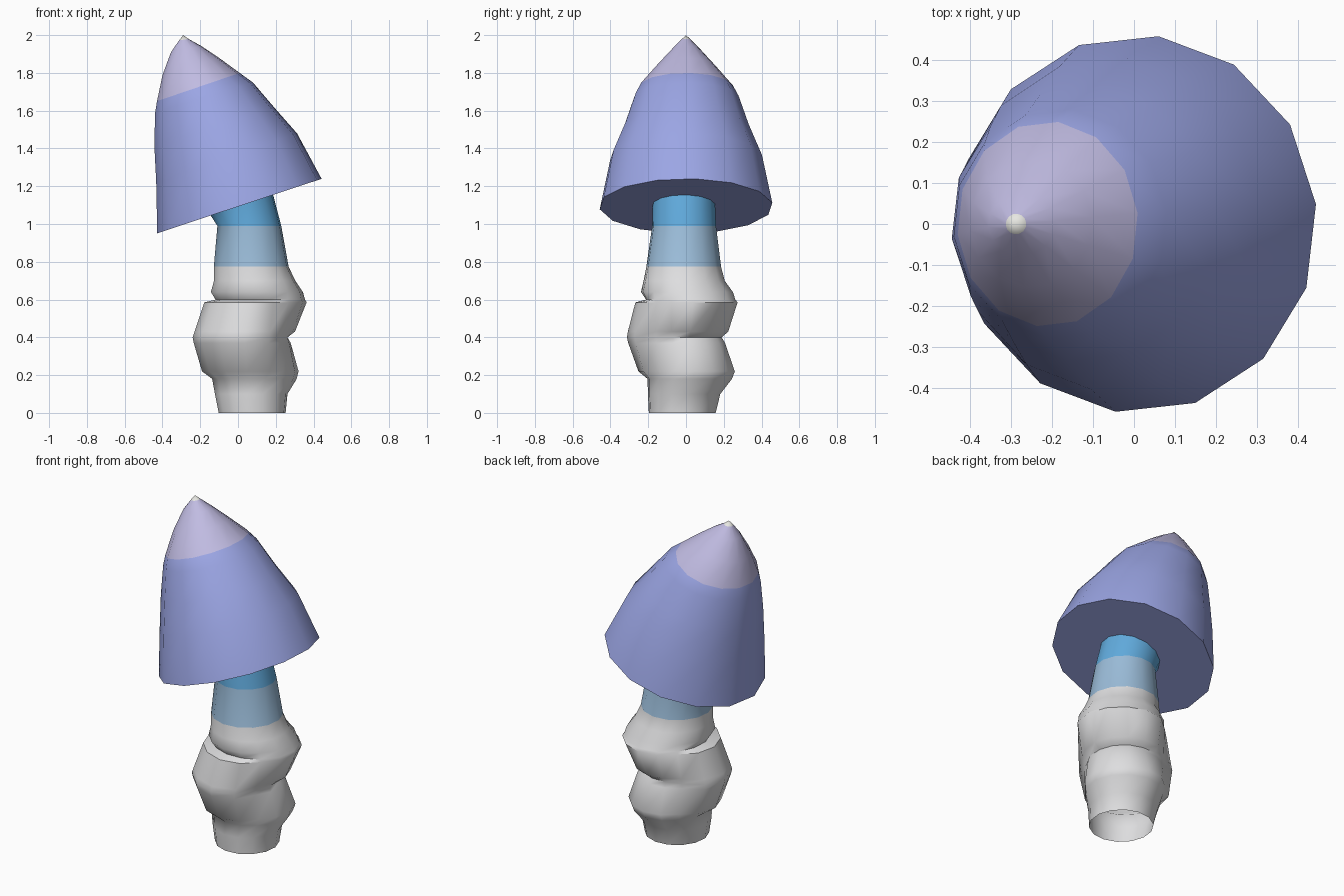
import bpy, bmesh
from math import sin, cos, pi, radians, hypot

SIDES = 14
START = radians(6)

if "Cube" in bpy.data.objects:
    bpy.data.objects.remove(bpy.data.objects["Cube"])


def material(name, rgb):
    mat = bpy.data.materials.new(name)
    mat.use_nodes = True
    colour = (*rgb, 1)
    mat.diffuse_color = colour
    mat.node_tree.nodes["Principled BSDF"].inputs["Base Color"].default_value = colour
    return mat


stem_white = material("stem white", (0.73, 0.73, 0.74))
pale_blue = material("pale blue", (0.33, 0.51, 0.70))
sky_blue = material("sky blue", (0.12, 0.41, 0.73))
periwinkle = material("periwinkle", (0.33, 0.38, 0.78))
lilac = material("lilac", (0.53, 0.50, 0.76))
tip_white = material("tip white", (0.80, 0.80, 0.76))

angles = [START + 2 * pi * i / SIDES for i in range(SIDES)]


def loft(name, rings, bands, materials, tip=None, closed_base=False):
    """Skin a stack of rings; bands gives the material index of each strip."""
    bm = bmesh.new()
    loops = [[bm.verts.new(p) for p in ring] for ring in rings]
    for low, high, band in zip(loops, loops[1:], bands):
        for i in range(SIDES):
            j = (i + 1) % SIDES
            bm.faces.new((low[i], low[j], high[j], high[i])).material_index = band
    if tip:
        top = bm.verts.new(tip)
        for i in range(SIDES):
            face = bm.faces.new((loops[-1][i], loops[-1][(i + 1) % SIDES], top))
            face.material_index = bands[-1]
    if closed_base:
        bm.faces.new(reversed(loops[0]))
    mesh = bpy.data.meshes.new(name)
    bm.to_mesh(mesh)
    bm.free()
    for mat in materials:
        mesh.materials.append(mat)
    obj = bpy.data.objects.new(name, mesh)
    bpy.context.collection.objects.link(obj)
    bpy.ops.object.select_all(action="DESELECT")
    obj.select_set(True)
    bpy.context.view_layer.objects.active = obj
    bpy.ops.object.shade_smooth_by_angle(angle=radians(55))
    return obj


def lobe(angle, direction):
    """Broad swelling centred on a direction, fading at the sides."""
    return min(1, 1.6 * max(0, cos(angle - radians(direction))))


# Stem: height, centre x, centre y, radius, front swelling, back swelling
stem_profile = [
    (0, .075, -.02, .178, 0, 0),
    (.1, .07, -.01, .193, 0, 0),
    (.18, .077, .01, .215, 0, .02),
    (.22, .08, .018, .222, .05, .02),
    (.37, .072, 0, .218, .09, -.01),
    (.40, .073, 0, .22, .095, -.03),
    (.43, .078, 0, .225, .085, 0),
    (.585, .1, .01, .24, .04, .025),
    (.60, .098, .005, .238, -.02, .02),
    (.64, .095, 0, .24, 0, .01),
    (.70, .088, -.01, .216, 0, 0),
    (.775, .07, -.012, .199, 0, 0),
    (.99, .06, -.01, .17, 0, 0),
]
stem_rings = []
for z, cx, cy, r, front, back in stem_profile:
    ring = []
    for a in angles:
        reach = r + front * lobe(a, 225) + back * lobe(a, 45)
        ring.append((cx + reach * cos(a), cy + reach * sin(a), z))
    stem_rings.append(ring)

# The stem's last ring meets the sloping underside of the cap
neck = [(.018 + .167 * cos(a), -.012 + .167 * sin(a)) for a in angles]
stem_rings.append([(x, y, 1.1 + x / 3) for x, y in neck])
stem_bands = [0] * 11 + [1, 2]
loft("mushroom_stem", stem_rings, stem_bands, [stem_white, pale_blue, sky_blue])

# Cap: left x, left z, right x, right z, half depth of each tilted ring
cap_profile = [
    (-.43, .95, .445, 1.24, .46),
    (-.435, 1.22, .315, 1.48, .405),
    (-.445, 1.42, .2, 1.61, .335),
    (-.44, 1.59, .08, 1.75, .28),
    (-.43, 1.65, .01, 1.8, .25),
    (-.4, 1.79, -.1, 1.88, .155),
    (-.355, 1.91, -.19, 1.94, .075),
    (-.312, 1.972, -.262, 1.98, .025),
]
cap_rings = []
for x0, z0, x1, z1, depth in cap_profile:
    ring = []
    for a in angles:
        t = (1 + cos(a)) / 2
        ring.append((x0 + (x1 - x0) * t, depth * sin(a), z0 + (z1 - z0) * t))
    cap_rings.append(ring)
cap_bands = [0, 0, 0, 0, 1, 1, 1, 2]
cap = loft("mushroom_cap", cap_rings, cap_bands, [periwinkle, lilac, tip_white],
           tip=(-.29, 0, 2), closed_base=True)

# White point on the very top of the cap
for face in cap.data.polygons:
    if len(face.vertices) == 3:
        face.material_index = 2
